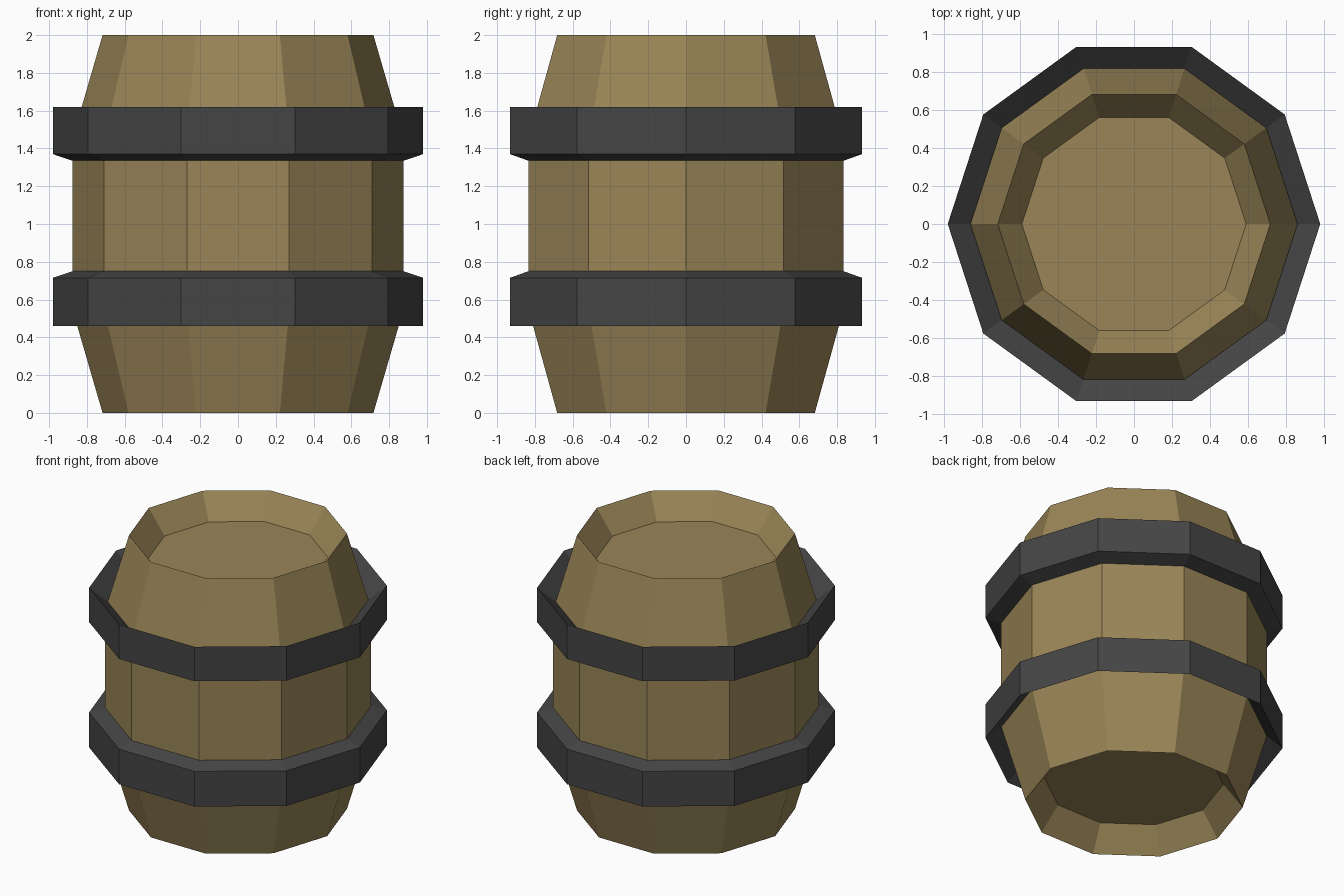
import bpy, bmesh, math

if "Cube" in bpy.data.objects:
    bpy.data.objects.remove(bpy.data.objects["Cube"])

SIDES = 10


def material(name, color):
    m = bpy.data.materials.new(name)
    m.diffuse_color = color
    m.use_nodes = True
    m.node_tree.nodes["Principled BSDF"].inputs["Base Color"].default_value = m.diffuse_color
    return m


def lathe(name, profile, mat, closed=False):
    """Spin an (r, z) profile into a ten-sided solid; closed makes a ring, otherwise ends are capped."""
    bm = bmesh.new()
    rings = []
    for r, z in profile:
        rings.append([bm.verts.new((r * math.cos(2 * math.pi * i / SIDES),
                                    r * math.sin(2 * math.pi * i / SIDES), z))
                      for i in range(SIDES)])
    pairs = list(zip(rings, rings[1:]))
    if closed:
        pairs.append((rings[-1], rings[0]))
    for a, b in pairs:
        for i in range(SIDES):
            j = (i + 1) % SIDES
            bm.faces.new((a[i], a[j], b[j], b[i]))
    if not closed:
        bm.faces.new(rings[0][::-1])
        bm.faces.new(rings[-1])
    bmesh.ops.recalc_face_normals(bm, faces=bm.faces)
    mesh = bpy.data.meshes.new(name)
    bm.to_mesh(mesh)
    bm.free()
    mesh.materials.append(mat)
    obj = bpy.data.objects.new(name, mesh)
    bpy.context.collection.objects.link(obj)
    return obj


wood = material("wood", (0.32, 0.235, 0.095, 1))
iron = material("iron", (0.06, 0.06, 0.06, 1))

# Barrel body with a sloped recess at both ends
half = [(0.59, 0.17), (0.717, 0.0), (0.877, 0.55)]
lathe("barrel_body", half + [(r, 2 - z) for r, z in reversed(half)], wood)

# Hoops, mirrored about mid height
hoop = [(0.86, 0.56), (0.98, 0.46), (0.98, 0.715), (0.877, 0.75), (0.86, 0.75)]
lathe("lower_hoop", hoop, iron, closed=True)
lathe("upper_hoop", [(r, 2.085 - z if z > 0.7 else 2.08 - z) for r, z in hoop], iron, closed=True)
